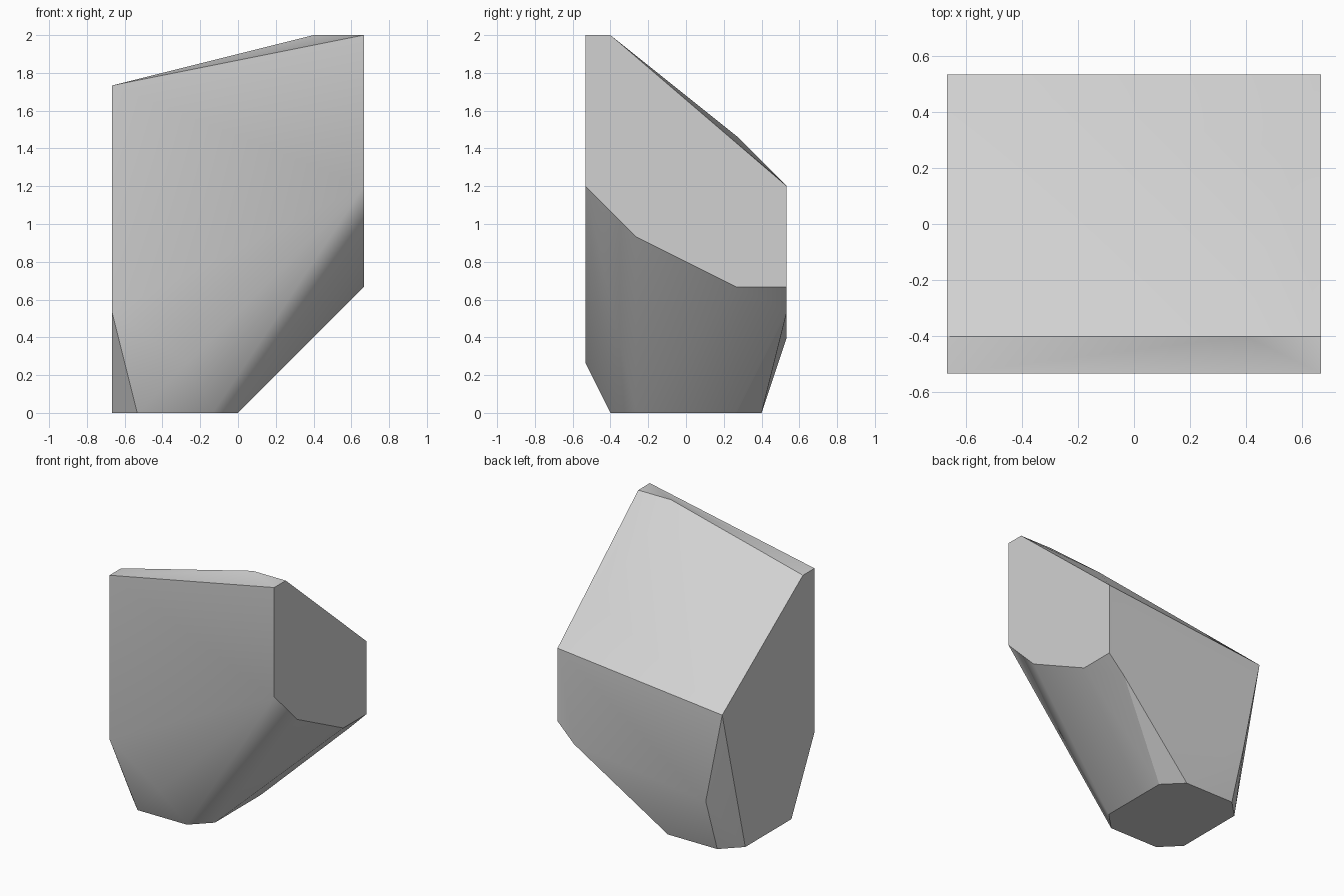
import bpy
import bmesh
import math

# Remove the default cube only
default_cube = bpy.data.objects.get("Cube")
if default_cube:
    bpy.data.objects.remove(default_cube, do_unlink=True)

UNIT = 2 / 15  # lattice step on which every corner of the rock lies


def make_material(name, colour):
    material = bpy.data.materials.new(name)
    material.use_nodes = True
    material.diffuse_color = colour
    material.node_tree.nodes["Principled BSDF"].inputs["Base Color"].default_value = colour
    return material


def hull_object(name, corners, material):
    """Wrap the corners in a convex skin, merging triangles that lie flat."""
    bm = bmesh.new()
    for corner in corners:
        bm.verts.new([UNIT * value for value in corner])
    result = bmesh.ops.convex_hull(bm, input=bm.verts[:])
    loose = [v for v in bm.verts if not v.link_faces]
    bmesh.ops.delete(bm, geom=loose, context='VERTS')
    bmesh.ops.dissolve_limit(bm, angle_limit=math.radians(0.5),
                             verts=bm.verts[:], edges=bm.edges[:])
    bmesh.ops.recalc_face_normals(bm, faces=bm.faces[:])
    mesh = bpy.data.meshes.new(name)
    bm.to_mesh(mesh)
    bm.free()
    mesh.materials.append(material)
    rock = bpy.data.objects.new(name, mesh)
    bpy.context.collection.objects.link(rock)
    return rock


# Octagonal foot, mirrored front to back
foot_half = [(0, 2), (-1, 3), (-4, 3), (-5, 2)]
foot = [(x, side * y, 0) for side in (-1, 1) for x, y in foot_half]

# Upright front and back walls, outlined in x and z
front_outline = [(-5, 13), (5, 15), (5, 9), (-2, 2), (-5, 4)]
back_outline = [(5, 9), (-5, 8), (-4, 3), (4, 4), (5, 5)]
front_wall = [(x, -4, z) for x, z in front_outline]
back_wall = [(x, 4, z) for x, z in back_outline]

# Remaining corners of the left wall, outlined in y and z
left_wall = [(5, y, z) for y, z in [(-3, 15), (-2, 7), (2, 5)]]

# Corners of the sloping top
sloping_top = [(-5, -3, 13), (3, -3, 15), (4, 2, 11)]

# Assemble the rock
stone_grey = make_material("stone grey", (0.64, 0.64, 0.64, 1))
rock = hull_object("rock", foot + front_wall + back_wall + left_wall + sloping_top,
                   stone_grey)

# Smooth the shallow edges and keep the steep ones sharp
bpy.ops.object.select_all(action='DESELECT')
rock.select_set(True)
bpy.context.view_layer.objects.active = rock
bpy.ops.object.shade_smooth_by_angle(angle=math.radians(30))
